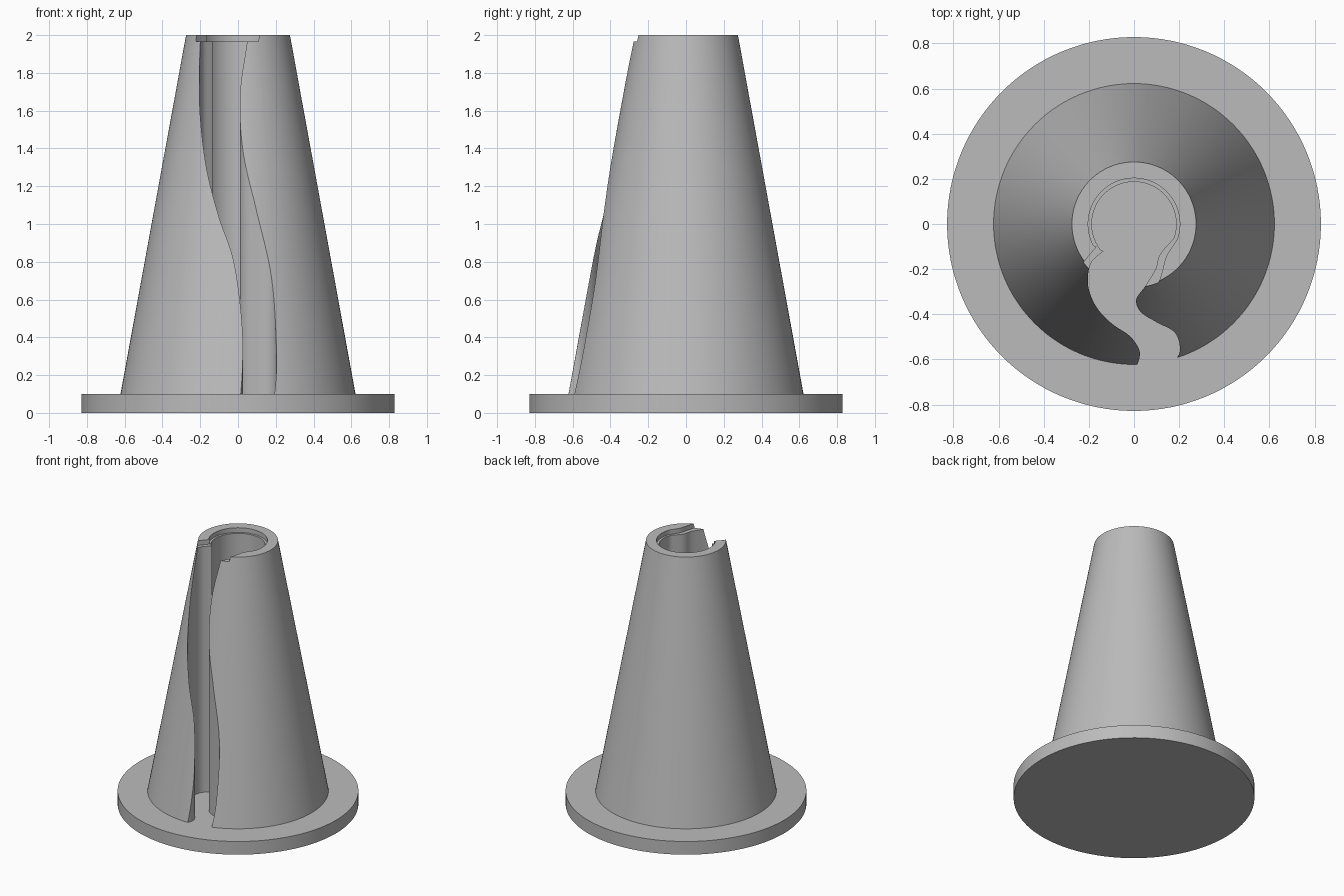
import bpy
import bmesh
from math import atan2, cos, sin, pi
from mathutils import Vector

cube = bpy.data.objects.get("Cube")
if cube:
    bpy.data.objects.remove(cube, do_unlink=True)

grey = bpy.data.materials.new("plain grey")
grey.use_nodes = True
COLOUR = (0.5, 0.5, 0.5, 1)
grey.diffuse_color = COLOUR
grey.node_tree.nodes["Principled BSDF"].inputs["Base Color"].default_value = COLOUR


def new_object(name, bm):
    bmesh.ops.recalc_face_normals(bm, faces=bm.faces)
    mesh = bpy.data.meshes.new(name)
    bm.to_mesh(mesh)
    bm.free()
    mesh.materials.append(grey)
    obj = bpy.data.objects.new(name, mesh)
    bpy.context.collection.objects.link(obj)
    return obj


def frustum(name, r_low, r_high, z_low, z_high):
    bm = bmesh.new()
    bmesh.ops.create_cone(bm, cap_ends=True, segments=128, radius1=r_low,
                          radius2=r_high, depth=z_high - z_low)
    bmesh.ops.translate(bm, verts=bm.verts, vec=(0, 0, (z_low + z_high) / 2))
    return new_object(name, bm)


def smooth_path(points, steps=6):
    """Catmull-Rom curve through the points."""
    p = [Vector(q) for q in points]
    p = [2 * p[0] - p[1]] + p + [2 * p[-1] - p[-2]]
    out = []
    for a, b, c, d in zip(p, p[1:], p[2:], p[3:]):
        for i in range(steps):
            t = i / steps
            out.append(0.5 * (2 * b + (c - a) * t + (2 * a - 5 * b + 4 * c - d) * t * t
                              + (3 * b - a - 3 * c + d) * t ** 3))
    return out + [p[-2]]


def keyhole_cutter(name, radius, right_edge, left_edge, z_low, z_high):
    """Round bore joined to a channel; edges run from the bore outward."""
    right, left = smooth_path(right_edge), smooth_path(left_edge)
    start = atan2(left[0].y, left[0].x) + 2 * pi
    end = atan2(right[0].y, right[0].x)
    n = 72
    angles = [start + (end - start) * i / n for i in range(1, n)]
    arc = [Vector((radius * cos(a), radius * sin(a))) for a in angles]
    outline = arc + right + left[::-1]
    bm = bmesh.new()
    face = bm.faces.new([bm.verts.new((p.x, p.y, z_low)) for p in outline])
    side = bmesh.ops.extrude_face_region(bm, geom=[face])["geom"]
    bmesh.ops.translate(bm, vec=(0, 0, z_high - z_low),
                        verts=[v for v in side if isinstance(v, bmesh.types.BMVert)])
    obj = new_object(name, bm)
    obj.hide_render = True
    return obj


# Base disc and tapered body
base = frustum("base_disc", 0.828, 0.828, 0, 0.1)
body = frustum("tapered_body", 0.622, 0.275, 0.1, 2)

# Bore with winding channel, full height
bore = keyhole_cutter(
    "bore_cutter", 0.187,
    [(0.175, -0.065), (0.115, -0.135), (0.095, -0.2), (0.05, -0.275), (0.01, -0.335),
     (0.03, -0.39), (0.1, -0.435), (0.18, -0.48), (0.204, -0.55), (0.19, -0.6), (0.16, -0.68)],
    [(-0.135, -0.12), (-0.185, -0.165), (-0.203, -0.22), (-0.2, -0.29), (-0.165, -0.37),
     (-0.1, -0.44), (-0.02, -0.495), (0.02, -0.55), (0.025, -0.59), (0.01, -0.63), (-0.02, -0.68)],
    -0.1, 2.2)

# Shallow wider recess at the rim
rim = keyhole_cutter(
    "rim_cutter", 0.203,
    [(0.19, -0.07), (0.145, -0.14), (0.125, -0.21), (0.108, -0.26), (0.06, -0.34)],
    [(-0.165, -0.1), (-0.215, -0.16), (-0.235, -0.2), (-0.235, -0.34)],
    1.965, 2.2)

for cutter in (bore, rim):
    mod = body.modifiers.new(cutter.name, "BOOLEAN")
    mod.operation = "DIFFERENCE"
    mod.solver = "EXACT"
    mod.object = cutter

# Bake the cuts, then drop the cutters
bpy.context.view_layer.update()
cut = bpy.data.meshes.new_from_object(
    body.evaluated_get(bpy.context.evaluated_depsgraph_get()))
body.modifiers.clear()
body.data = cut
for cutter in (bore, rim):
    bpy.data.objects.remove(cutter, do_unlink=True)

# Smooth round walls, crisp rims
for obj in (base, body):
    bpy.ops.object.select_all(action="DESELECT")
    obj.select_set(True)
    bpy.context.view_layer.objects.active = obj
    bpy.ops.object.shade_smooth_by_angle(angle=0.5)
